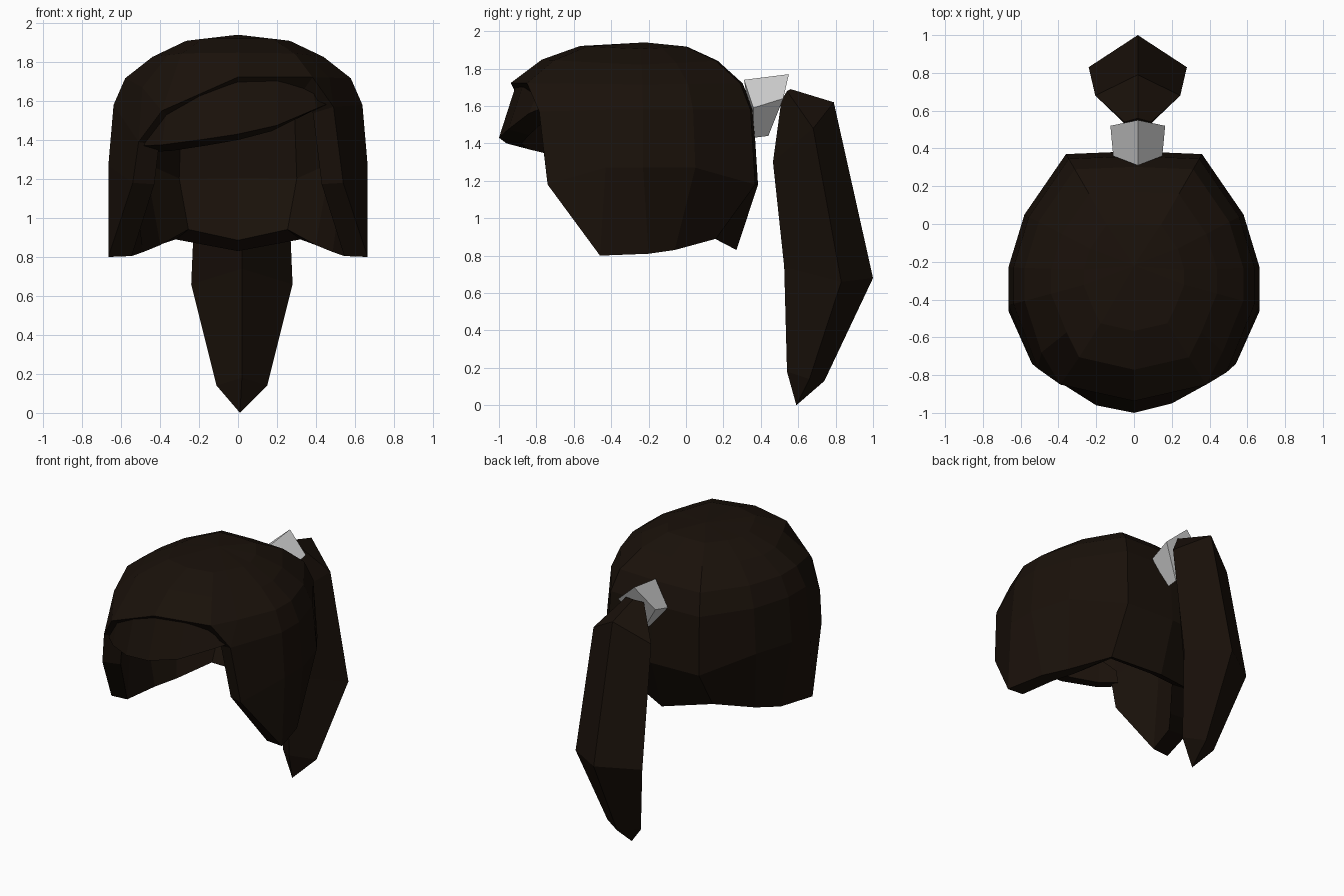
import bpy, bmesh

if "Cube" in bpy.data.objects:
    bpy.data.objects.remove(bpy.data.objects["Cube"])

brown = bpy.data.materials.new("dark_brown")
brown.diffuse_color = (0.010, 0.0055, 0.003, 1)
brown.use_nodes = True
brown.node_tree.nodes["Principled BSDF"].inputs["Base Color"].default_value = brown.diffuse_color


def finish(name, bm, mat=None):
    bmesh.ops.recalc_face_normals(bm, faces=bm.faces)
    me = bpy.data.meshes.new(name)
    bm.to_mesh(me)
    bm.free()
    ob = bpy.data.objects.new(name, me)
    bpy.context.collection.objects.link(ob)
    if mat:
        me.materials.append(mat)
    return ob


def bridge(bm, a, b, closed=True):
    n = len(a)
    for i in range(n if closed else n - 1):
        j = (i + 1) % n
        bm.faces.new((a[i], a[j], b[j], b[i]))


def loft(name, sections, mat=None, tip=None):
    bm = bmesh.new()
    rings = [[bm.verts.new(p) for p in s] for s in sections]
    for a, b in zip(rings, rings[1:]):
        bridge(bm, a, b)
    bm.faces.new(rings[0])
    if tip:
        t = bm.verts.new(tip)
        for i, v in enumerate(rings[-1]):
            bm.faces.new((v, rings[-1][(i + 1) % len(rings[-1])], t))
    else:
        bm.faces.new(rings[-1])
    return finish(name, bm, mat)


def diamond(half_x, front, side, back):
    # front, side and back are (y, z); the tail sits slightly right of centre
    return [(.02, *front), (.02 + half_x, *side), (.02, *back), (.02 - half_x, *side)]


# Hair cap: plan outline from back centre round to front centre, scaled per level
CY = -.25
plan = [(0, .385), (.36, .37), (.58, .05), (.665, -.23), (.665, -.43),
        (.54, -.74), (.44, -.94), (0, -1.04)]


def level(s, z, cols, tilt=0):
    # tilt lifts the front and back above the sides
    return [(x * s, CY + (y - CY) * s, z + tilt * abs(y - CY)) for x, y in cols]


def mirrored(half):
    # open strip running left end -> back centre -> right end
    return [(-x, y, z) for x, y, z in reversed(half[1:])] + half


bm = bmesh.new()
crown = bm.verts.new((0, -.22, 1.94))
rings = []
for s, z, tilt in ((.4, 1.905, .02), (.66, 1.82, .035), (.87, 1.715, .01)):
    pts = mirrored(level(s, z, plan, tilt))[1:]    # closed ring, 14 points
    if s == .87:                                   # swept edge hangs lower on one side
        pts[0] = (-.39, -.85, 1.55)
        pts[1] = (-.49, -.68, 1.67)
    rings.append([bm.verts.new(p) for p in pts])
for i, v in enumerate(rings[0]):
    bm.faces.new((crown, v, rings[0][(i + 1) % 14]))
bridge(bm, rings[0], rings[1])
bridge(bm, rings[1], rings[2])
# Sides and back below the crown, leaving the face open
upper = level(.96, 1.58, plan[:6])
upper[5] = (.49, -.785, 1.57)
middle = [(x, y, 1.27 if x > .5 and y > -.5 else 1.18) for x, y in plan[:6]]
bottom = [(0, .27, .83), (.32, .16, .89), (.5, -.06, .83), (.6, -.2, .81), (.665, -.46, .8)]
upper, middle, bottom = (mirrored(h) for h in (upper, middle, bottom))
upper[0] = (-.51, -.765, 1.39)
up, mid, low = ([bm.verts.new(p) for p in h] for h in (upper, middle, bottom))
bridge(bm, rings[2][1:12], up, False)
bridge(bm, up, mid, False)
bridge(bm, mid[1:-1], low, False)
bm.faces.new((mid[0], mid[1], low[0]))
bm.faces.new((mid[-2], mid[-1], low[-1]))
bm.faces.new((rings[2][0], rings[2][1], up[0]))
bm.faces.new((rings[2][12], rings[2][11], up[-1]))
cap = finish("hair_cap", bm, brown)
thick = cap.modifiers.new("thickness", 'SOLIDIFY')
thick.thickness = .12
thick.offset = -1

# Swept fringe: lower and upper front edges, closed behind by inset copies
lower = [(-.49, -.74, 1.37), (-.39, -.84, 1.375), (-.2, -.96, 1.4), (0, -1, 1.43),
         (.2, -.95, 1.475), (.4, -.84, 1.56), (.46, -.78, 1.585)]
top = [(-.46, -.72, 1.43), (-.37, -.82, 1.53), (-.2, -.88, 1.63), (0, -.91, 1.71),
       (.2, -.87, 1.715), (.38, -.78, 1.7), (.42, -.72, 1.66)]


def inset(p, dz):
    return (p[0] * .86, CY + (p[1] - CY) * .84, p[2] + dz)


loft("fringe", [[a, b, inset(b, -.02), inset(a, -.03)] for a, b in zip(lower, top)], brown)

# Hair tie
loft("hair_tie", [diamond(.13, (.31, 1.74), (.36, 1.59), (.36, 1.43)),
                  diamond(.145, (.55, 1.77), (.52, 1.64), (.44, 1.44))])

# Ponytail
loft("ponytail", [diamond(.07, (.51, 1.63), (.54, 1.68), (.56, 1.69)),
                  diamond(.225, (.465, 1.3), (.68, 1.48), (.79, 1.62)),
                  diamond(.26, (.525, .74), (.83, .66), (1.0, .68)),
                  diamond(.13, (.54, .18), (.66, .14), (.74, .13))],
     brown, tip=(.01, .59, 0))
